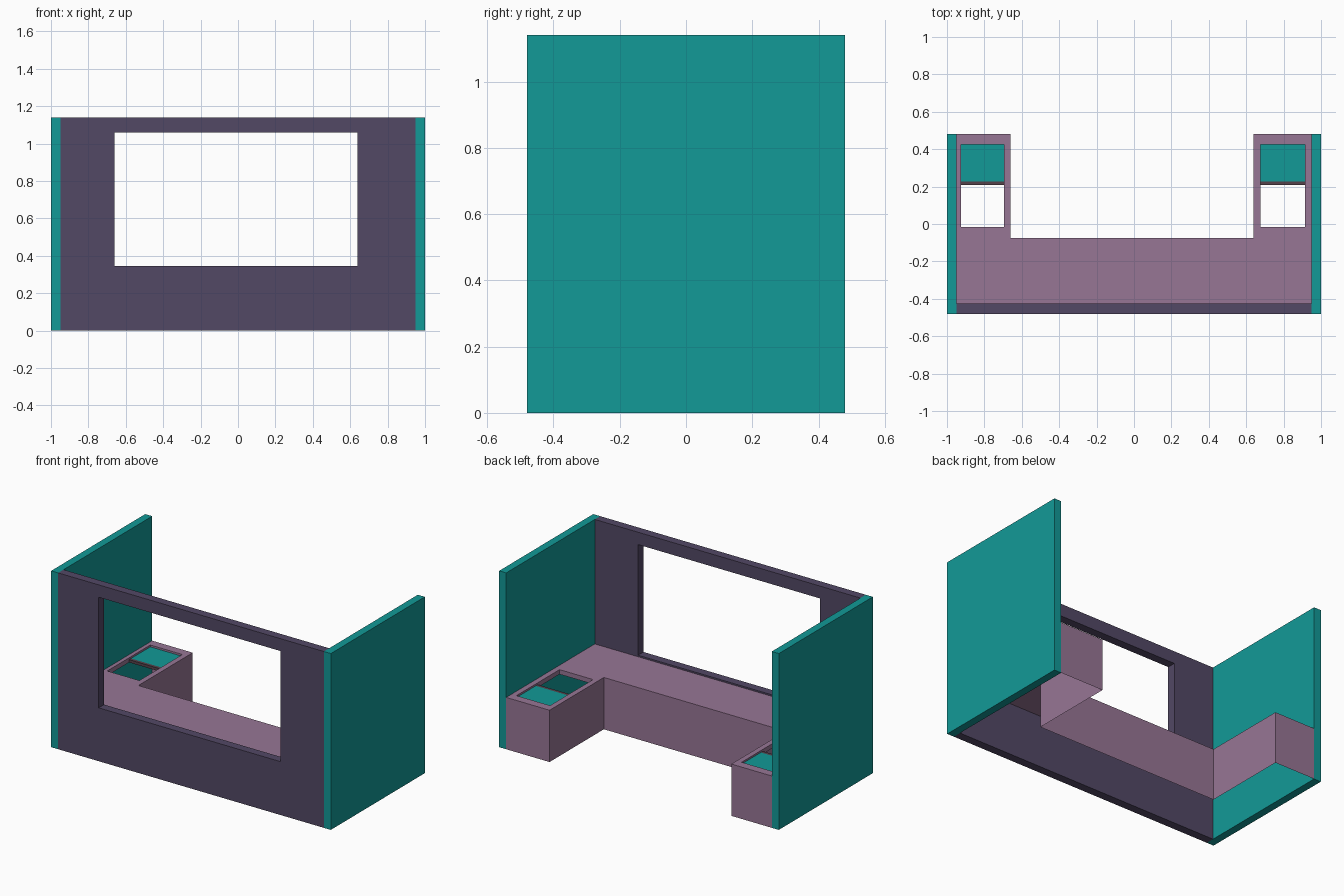
import bpy, bmesh

if "Cube" in bpy.data.objects:
    bpy.data.objects.remove(bpy.data.objects["Cube"])

H = 1.14          # wall height
TOP = 0.335       # bench top height
Y0, Y1 = -0.48, 0.48
FRONT = -0.425    # inner face of the front wall


def material(name, rgb):
    m = bpy.data.materials.new(name)
    m.diffuse_color = (*rgb, 1)
    m.use_nodes = True
    m.node_tree.nodes["Principled BSDF"].inputs["Base Color"].default_value = m.diffuse_color
    return m


teal = material("teal", (0.006, 0.32, 0.31))
purple = material("dark_purple", (0.085, 0.065, 0.13))
mauve = material("mauve", (0.31, 0.18, 0.30))
brown = material("dark_brown", (0.09, 0.055, 0.07))


def finish(name, bm, mat):
    me = bpy.data.meshes.new(name)
    bm.to_mesh(me)
    bm.free()
    ob = bpy.data.objects.new(name, me)
    bpy.context.collection.objects.link(ob)
    me.materials.append(mat)
    return ob


def box(name, x, y, z, mat):
    bm = bmesh.new()
    bmesh.ops.create_cube(bm, size=1)
    for v in bm.verts:
        v.co = [r[0] if c < 0 else r[1] for c, r in zip(v.co, (x, y, z))]
    return finish(name, bm, mat)


def cells(bm, us, vs, keep, point):
    """Flat sheet of the grid cells whose centre passes keep()."""
    for u0, u1 in zip(us, us[1:]):
        for v0, v1 in zip(vs, vs[1:]):
            if keep((u0 + u1) / 2, (v0 + v1) / 2):
                bm.faces.new([bm.verts.new(point(u, v)) for u, v in
                              ((u0, v0), (u1, v0), (u1, v1), (u0, v1))])
    bmesh.ops.remove_doubles(bm, verts=bm.verts, dist=1e-5)


# Side walls
for name, x in (("left_wall", (-1, -0.95)), ("right_wall", (0.95, 1))):
    box(name, x, (Y0, Y1), (0, H), teal)

# Front wall with the window opening
bm = bmesh.new()
cells(bm, (-0.95, -0.66, 0.64, 0.95), (0, 0.345, 1.06, H),
      lambda x, z: not (-0.66 < x < 0.64 and 0.345 < z < 1.06),
      lambda x, z: (x, Y0, z))
ext = bmesh.ops.extrude_face_region(bm, geom=bm.faces[:], use_keep_orig=True)
for g in ext["geom"]:
    if isinstance(g, bmesh.types.BMVert):
        g.co.y = FRONT
bmesh.ops.recalc_face_normals(bm, faces=bm.faces)
bmesh.ops.dissolve_limit(bm, angle_limit=0.01, verts=bm.verts, edges=bm.edges)
finish("front_wall", bm, purple)

# U-shaped bench top with a hole in each arm
holes = ((-0.925, -0.695), (0.675, 0.915))
HY0, HY1 = -0.015, 0.425
in_hole = lambda x, y: HY0 < y < HY1 and any(a < x < b for a, b in holes)
in_gap = lambda x, y: -0.66 < x < 0.64 and y > -0.075
bm = bmesh.new()
cells(bm, (-0.95, -0.925, -0.695, -0.66, 0.64, 0.675, 0.915, 0.95),
      (FRONT, -0.075, HY0, HY1, Y1),
      lambda x, y: not in_hole(x, y) and not in_gap(x, y),
      lambda x, y: (x, y, TOP))

# Skirts reach the floor, hole rims are shallow, edges on the walls stay open
for e in [e for e in bm.edges if e.is_boundary]:
    mid = (e.verts[0].co + e.verts[1].co) / 2
    if abs(mid.x) > 0.949 or mid.y < FRONT + 0.001:
        continue
    rim = HY0 - 0.001 < mid.y < HY1 + 0.001 and any(
        a - 0.001 < mid.x < b + 0.001 for a, b in holes)
    a, b = (v.co.copy() for v in e.verts)
    z = TOP - 0.03 if rim else 0
    bm.faces.new([bm.verts.new(p) for p in
                  (a, b, (b.x, b.y, z), (a.x, a.y, z))])
bmesh.ops.remove_doubles(bm, verts=bm.verts, dist=1e-5)
bmesh.ops.recalc_face_normals(bm, faces=bm.faces)
bmesh.ops.dissolve_limit(bm, angle_limit=0.01, verts=bm.verts, edges=bm.edges)
finish("bench", bm, mauve)

# Half lid and divider bar in each arm
for side, x in zip(("left", "right"), holes):
    box(side + "_lid", x, (0.228, HY1), (TOP - 0.028, TOP - 0.012), teal)
    box(side + "_divider", x, (0.208, 0.228), (TOP - 0.03, TOP - 0.012), brown)
